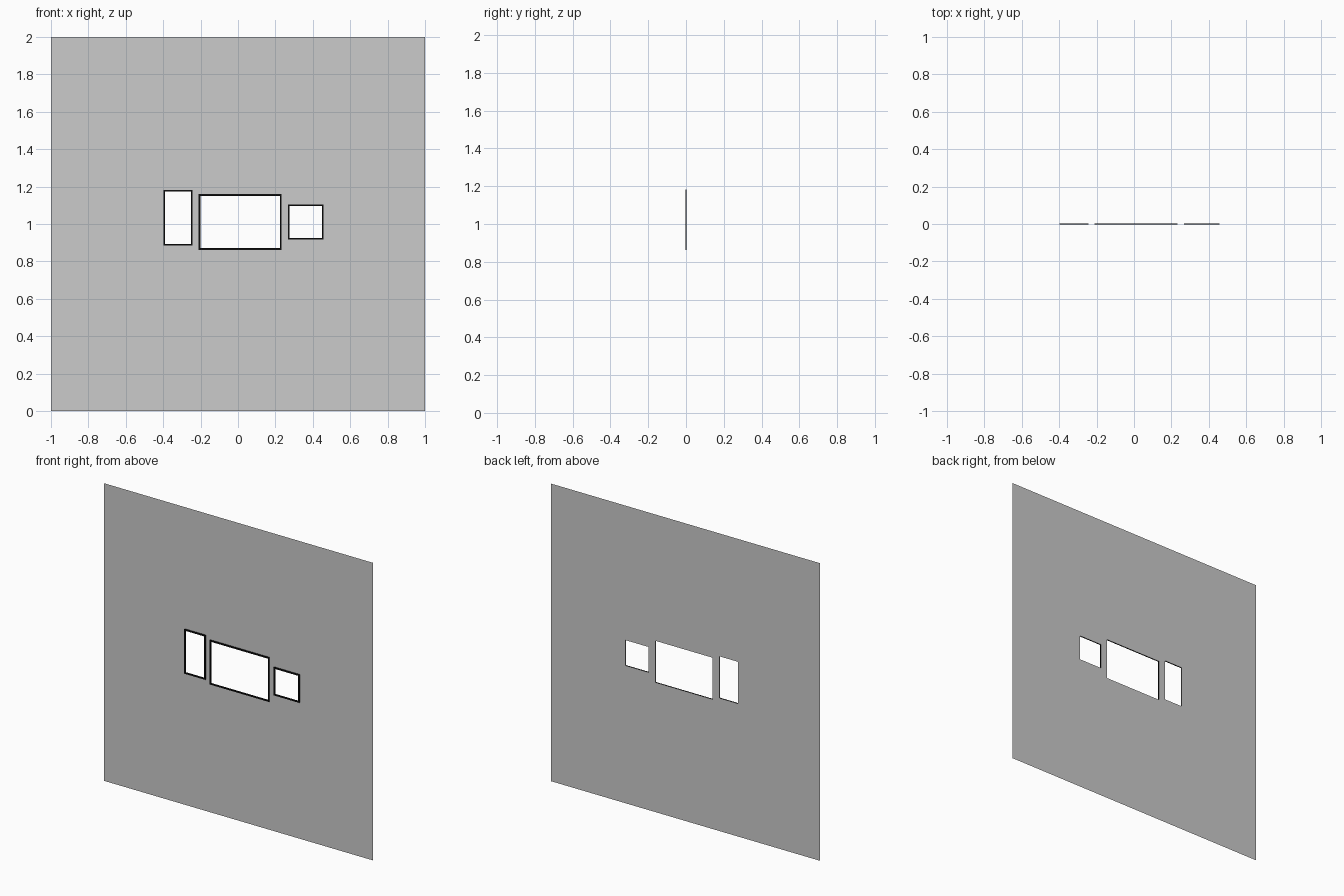
import bpy
from math import pi

if "Cube" in bpy.data.objects:
    bpy.data.objects.remove(bpy.data.objects["Cube"])

WALL_Y, FRONT_Y = 0.004, -0.004   # wall plane and front of the frames
BORDER = 0.009                    # frame bar width


def filled_shape(name, rects, y, depth=0.0):
    """Flat upright shape: first rectangle is the outline, the others are holes."""
    curve = bpy.data.curves.new(name, 'CURVE')
    curve.dimensions = '2D'
    curve.fill_mode = 'BOTH'
    curve.extrude = depth / 2
    for x0, x1, z0, z1 in rects:
        spline = curve.splines.new('POLY')
        spline.points.add(3)
        for p, (x, z) in zip(spline.points, [(x0, z0), (x1, z0), (x1, z1), (x0, z1)]):
            p.co = (x, z, 0, 1)
        spline.use_cyclic_u = True
    obj = bpy.data.objects.new(name, curve)
    bpy.context.collection.objects.link(obj)
    obj.rotation_euler.x = pi / 2
    obj.location.y = y
    bpy.ops.object.select_all(action='DESELECT')
    obj.select_set(True)
    bpy.context.view_layer.objects.active = obj
    bpy.ops.object.convert(target='MESH')
    return bpy.context.view_layer.objects.active


def inset(rect, d):
    x0, x1, z0, z1 = rect
    return (x0 + d, x1 - d, z0 + d, z1 - d)


black = bpy.data.materials.new("black")
black.diffuse_color = (0.005, 0.005, 0.005, 1)
black.use_nodes = True
black.node_tree.nodes["Principled BSDF"].inputs["Base Color"].default_value = black.diffuse_color

# Outer edges of the three frames
frames = {
    "left_frame": (-0.398, -0.242, 0.884, 1.183),
    "middle_frame": (-0.210, 0.233, 0.862, 1.160),
    "right_frame": (0.267, 0.457, 0.916, 1.105),
}

# Wall with an opening behind each frame
filled_shape("wall", [(-1, 1, 0, 2)] + [inset(r, BORDER) for r in frames.values()], WALL_Y)

# Thin raised frames on the front of the wall
for name, rect in frames.items():
    frame = filled_shape(name, [rect, inset(rect, BORDER)],
                         (WALL_Y + FRONT_Y) / 2, WALL_Y - FRONT_Y - 0.0005)
    frame.data.materials.clear()
    frame.data.materials.append(black)
